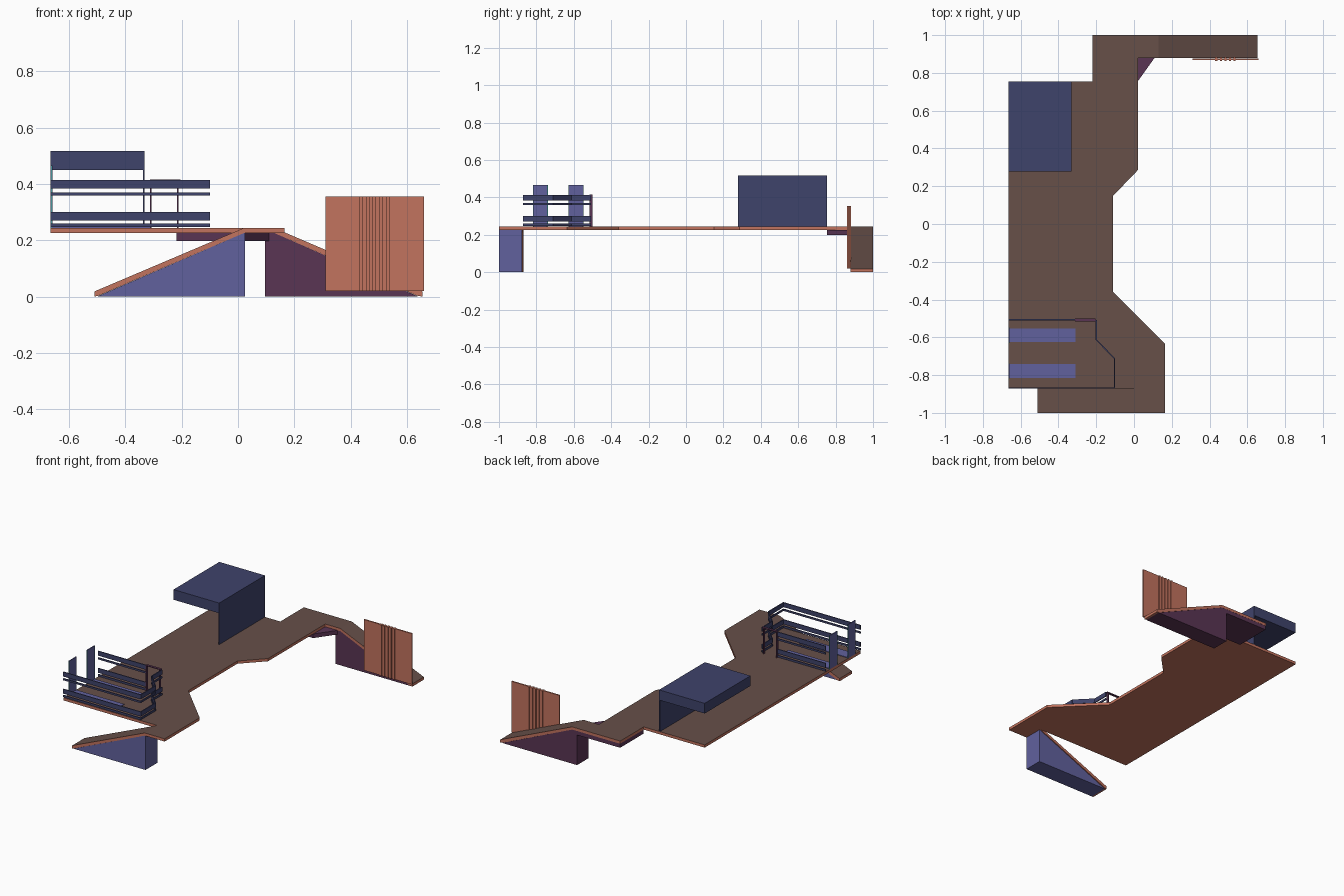
import bpy, bmesh, math
from mathutils import Vector

if "Cube" in bpy.data.objects:
    bpy.data.objects.remove(bpy.data.objects["Cube"])


def mat(name, r, g, b):
    m = bpy.data.materials.new(name)
    lin = lambda c: ((c / 255 + 0.055) / 1.055) ** 2.4
    m.diffuse_color = (lin(r), lin(g), lin(b), 1)
    m.use_nodes = True
    m.node_tree.nodes["Principled BSDF"].inputs["Base Color"].default_value = m.diffuse_color
    return m


BROWN = mat("deck brown", 103, 80, 73)
ORANGE = mat("rust orange", 194, 115, 94)
NAVY = mat("navy", 63, 67, 107)
LILAC = mat("lilac blue", 97, 97, 157)
PURPLE = mat("plum", 90, 53, 84)
TEAL = mat("teal", 70, 150, 155)


def finish(name, bm, mats):
    """Make the object; a second material goes on upward faces."""
    bmesh.ops.recalc_face_normals(bm, faces=bm.faces)
    bm.normal_update()
    if len(mats) > 1:
        for f in bm.faces:
            f.material_index = 1 if f.normal.z > 0.5 else 0
    me = bpy.data.meshes.new(name)
    bm.to_mesh(me)
    bm.free()
    for m in mats:
        me.materials.append(m)
    ob = bpy.data.objects.new(name, me)
    bpy.context.collection.objects.link(ob)
    return ob


def add_prism(bm, base, vec):
    f = bm.faces.new([bm.verts.new(p) for p in base])
    r = bmesh.ops.extrude_face_region(bm, geom=[f], use_keep_orig=True)
    vs = [g for g in r["geom"] if isinstance(g, bmesh.types.BMVert)]
    bmesh.ops.translate(bm, verts=vs, vec=vec)


def slab(name, outline, z0, z1, *mats):
    bm = bmesh.new()
    add_prism(bm, [(x, y, z0) for x, y in outline], (0, 0, z1 - z0))
    return finish(name, bm, mats)


def side_profile(name, outline, y0, y1, *mats):
    bm = bmesh.new()
    add_prism(bm, [(x, y0, z) for x, z in outline], (0, y1 - y0, 0))
    return finish(name, bm, mats)


def box(name, x0, x1, y0, y1, z0, z1, m):
    return slab(name, [(x0, y0), (x1, y0), (x1, y1), (x0, y1)], z0, z1, m)


Z0, Z1 = 0.225, 0.243

# main walkway deck
slab("deck", [(-0.665, -0.87), (0.02, -0.87), (0.02, -1), (0.165, -1),
              (0.165, -0.635), (-0.11, -0.36), (-0.11, 0.15), (0.02, 0.285),
              (0.02, 0.88), (0.13, 0.88), (0.13, 1), (-0.22, 1),
              (-0.22, 0.755), (-0.665, 0.755)], Z0, Z1, ORANGE, BROWN)

# front ramp and its wedge support
side_profile("front_ramp", [(-0.51, 0), (-0.51, 0.018), (0.02, Z1), (0.02, Z0), (-0.495, 0.003)],
             -1, -0.87, ORANGE, BROWN)
side_profile("front_wedge", [(-0.5, 0), (0.025, 0), (0.025, Z0), (0.02, Z0)], -0.999, -0.876, LILAC)

# back ramp, its wedge and the landing support
side_profile("back_ramp", [(0.13, Z0), (0.13, Z1), (0.655, 0.018), (0.655, 0), (0.635, 0.003)],
             0.88, 1, ORANGE, BROWN)
side_profile("back_wedge", [(0.095, 0), (0.64, 0), (0.13, Z0), (0.095, Z0)], 0.881, 0.999, PURPLE)
slab("landing_support", [(-0.219, 0.755), (0.02, 0.755), (0.11, 0.881), (0.11, 0.999), (-0.219, 0.999)],
     0.198, Z0, PURPLE)

# upright panel beside the back ramp, ridged in the middle
box("side_panel", 0.31, 0.66, 0.868, 0.877, 0.02, 0.355, ORANGE)
for i in range(5):
    x = 0.43 + i * 0.024
    box(f"panel_ridge_{i}", x, x + 0.012, 0.862, 0.883, 0.02, 0.355, ORANGE)

# canopy: thick roof on one wall
box("canopy_roof", -0.665, -0.332, 0.278, 0.755, 0.45, 0.517, NAVY)
box("canopy_wall", -0.338, -0.332, 0.278, 0.755, Z1, 0.45, NAVY)

# fence rails: flat bands following the platform corner
path_a = [(-0.665, -0.868), (-0.103, -0.868), (-0.103, -0.712), (-0.2, -0.613), (-0.2, -0.507)]
path_b = [(-0.665, -0.507), (-0.31, -0.507)]
bm = bmesh.new()
for z0, z1 in [(0.247, 0.26), (0.27, 0.3), (0.358, 0.37), (0.383, 0.413)]:
    for path in (path_a, path_b):
        for p, q in zip(path, path[1:]):
            p, q = Vector((*p, z0)), Vector((*q, z0))
            d = (q - p).normalized() * 0.003
            n = Vector((-d.y, d.x, 0))
            add_prism(bm, [p + n, p - n, q - n, q + n], (0, 0, z1 - z0))
finish("fence_rails", bm, [NAVY])

# open gate frame in the fence
for i, x in enumerate((-0.313, -0.217)):
    box(f"gate_post_{i}", x, x + 0.006, -0.515, -0.499, Z1, 0.415, PURPLE)
box("gate_top", -0.313, -0.205, -0.515, -0.499, 0.411, 0.416, PURPLE)

# two upright boards with floor strips
for i, y in enumerate((-0.815, -0.625)):
    box(f"floor_strip_{i}", -0.664, -0.31, y, y + 0.073, Z1, 0.247, LILAC)
    box(f"board_{i}", -0.665, -0.659, y, y + 0.073, Z1, 0.465, LILAC)
    for j, e in enumerate((y - 0.004, y + 0.073)):
        box(f"board_trim_{i}_{j}", -0.664, -0.66, e, e + 0.004, Z1, 0.465, TEAL)
